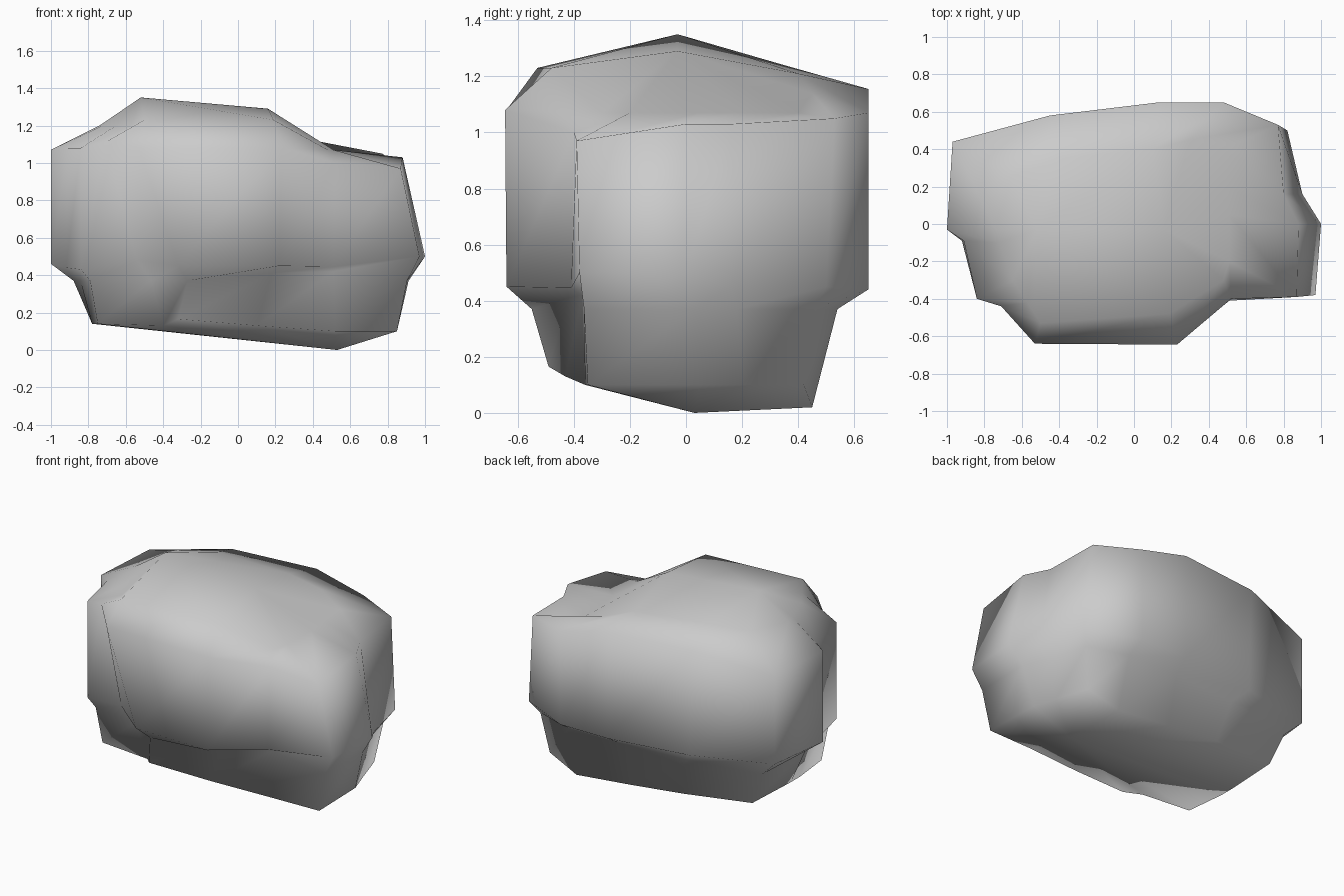
import bpy
import bmesh
from mathutils import Vector

cube = bpy.data.objects.get("Cube")
if cube:
    bpy.data.objects.remove(cube, do_unlink=True)

# Single stone colour
stone = bpy.data.materials.new("stone_grey")
stone.use_nodes = True
colour = (0.6, 0.6, 0.6, 1.0)
stone.diffuse_color = colour
stone.node_tree.nodes["Principled BSDF"].inputs["Base Color"].default_value = colour


def ring(*points):
    return [Vector(p) for p in points]


# Overhanging waist, anticlockwise from the front bulge, with the notch beside it
waist = ring(
    (-.32, -.63, .45), (.22, -.64, .45), (.51, -.41, .445), (.97, -.38, .5),
    (1, 0, .5), (.9, .16, .45), (.82, .5, .45), (.48, .65, .44), (.13, .65, .44),
    (-.43, .58, .45), (-.97, .44, .48), (-1, -.03, .46), (-.92, -.09, .44),
    (-.84, -.4, .43), (-.54, -.47, .48))

# Bottom rim of the foot
foot = ring(
    (-.32, -.49, .165), (.1, -.43, .13), (.52, -.36, .1), (.85, -.35, .1),
    (.84, .05, .1), (.79, .2, .1), (.72, .42, .1), (.5, .45, .02), (.1, .45, .06),
    (-.29, .44, .1), (-.76, .38, .14), (-.78, 0, .14), (-.78, -.1, .14),
    (-.75, -.37, .14), (-.4, -.39, .13))

# Shoulder above the waist, leaning in on the low end
shoulder = ring(
    (-.53, -.64, 1.08), (.23, -.645, 1.08), (.52, -.4, 1), (.87, -.39, .97),
    (.88, 0, 1.03), (.8, .16, 1.03), (.77, .53, 1.05), (.48, .65, 1.07),
    (.13, .65, 1.155), (-.45, .58, 1.16), (-.97, .44, 1.07), (-1, -.03, 1.07),
    (-.91, -.09, 1.08), (-.84, -.4, 1.08), (-.71, -.44, 1.11))

# Rim of the raised top
crown = ring(
    (-.5, -.53, 1.23), (.19, -.48, 1.23), (.48, -.3, 1.07), (.51, -.2, 1.07),
    (.51, .05, 1.07), (.5, .2, 1.07), (.48, .4, 1.07), (.3, .45, 1.14),
    (.1, .4, 1.21), (-.4, .35, 1.24), (-.66, .25, 1.22), (-.74, -.03, 1.2),
    (-.72, -.1, 1.2), (-.65, -.3, 1.2), (-.57, -.42, 1.2))

# Undercut between foot and waist, with a ledge above the front of the foot
undercut = [a.lerp(b, .45) for a, b in zip(foot, waist)]
for p in undercut:
    p.z = .37
undercut[0] = Vector((-.27, -.55, .37))
undercut[1] = Vector((.18, -.42, .41))
undercut[2] = Vector((.51, -.37, .42))

# Skin the rings
bm = bmesh.new()
rings = [[bm.verts.new(p) for p in points]
         for points in (foot, undercut, waist, shoulder, crown)]
count = len(waist)
for lower, upper in zip(rings, rings[1:]):
    for i in range(count):
        j = (i + 1) % count
        bm.faces.new((lower[i], lower[j], upper[j], upper[i]))

# Close the underside at its lowest point
base = bm.verts.new((.53, .03, 0))
for i in range(count):
    bm.faces.new((rings[0][(i + 1) % count], rings[0][i], base))

# Close the top along a short ridge
high = bm.verts.new((-.52, -.03, 1.35))
low = bm.verts.new((.16, -.03, 1.29))
apex = [low if 0 < i < 8 else high for i in range(count)]
top = rings[-1]
for i in range(count):
    j = (i + 1) % count
    bm.faces.new((top[i], top[j], apex[i]))
    if apex[i] != apex[j]:
        bm.faces.new((top[j], apex[j], apex[i]))

bmesh.ops.recalc_face_normals(bm, faces=bm.faces)
for face in bm.faces:
    face.smooth = True
mesh = bpy.data.meshes.new("boulder")
bm.to_mesh(mesh)
bm.free()
mesh.materials.append(stone)
boulder = bpy.data.objects.new("boulder", mesh)
bpy.context.collection.objects.link(boulder)
